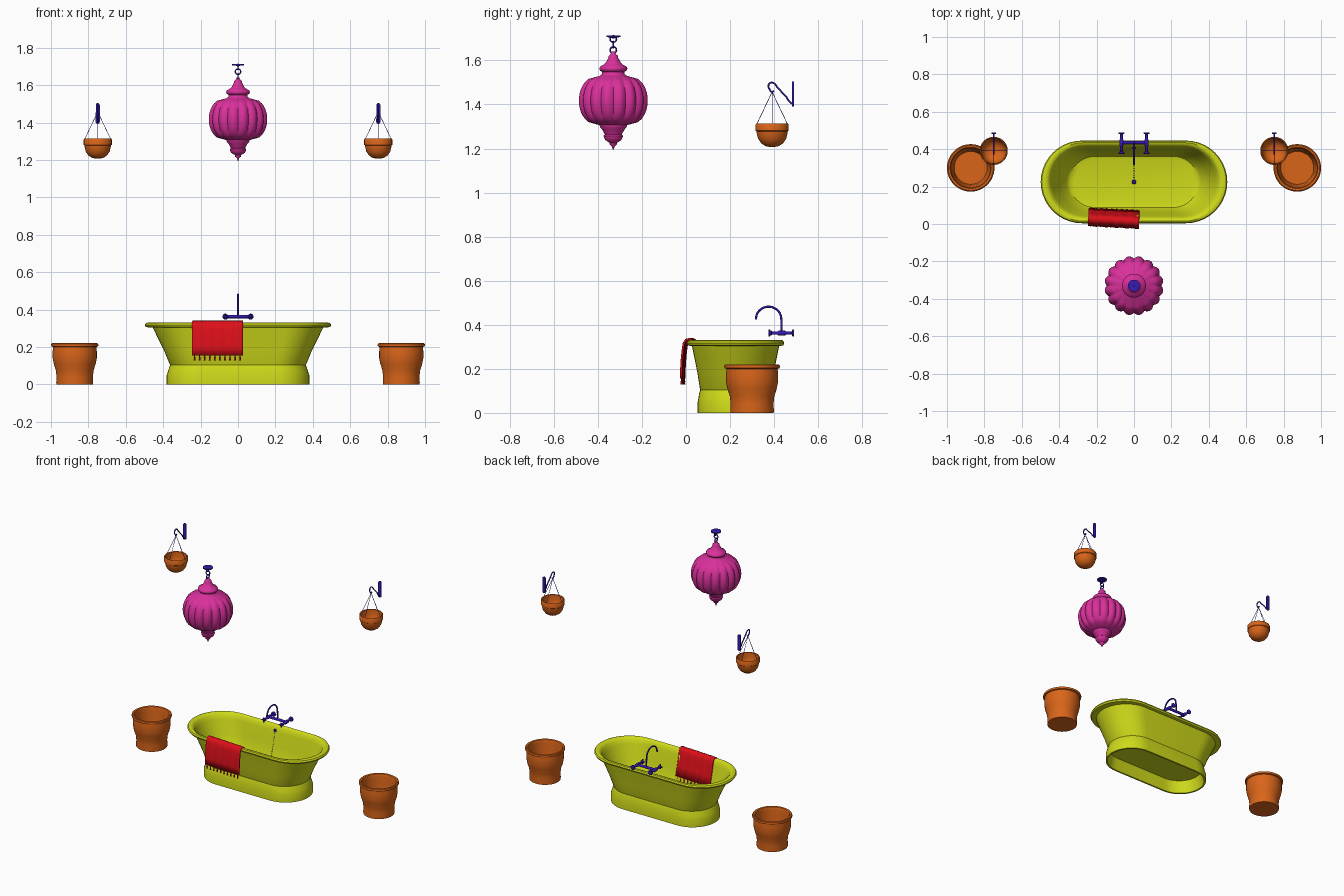
import bpy, bmesh, math
from mathutils import Vector, Matrix

if "Cube" in bpy.data.objects:
    bpy.data.objects.remove(bpy.data.objects["Cube"])


def material(name, col):
    m = bpy.data.materials.new(name)
    m.diffuse_color = (*col, 1)
    m.use_nodes = True
    m.node_tree.nodes["Principled BSDF"].inputs["Base Color"].default_value = m.diffuse_color
    return m


LIME = material("lime", (0.62, 0.70, 0.01))
BLUE = material("blue", (0.04, 0.01, 0.45))
PINK = material("pink", (0.70, 0.03, 0.33))
ORANGE = material("orange", (0.70, 0.13, 0.01))
RED = material("red", (0.72, 0.005, 0.01))


def finish(name, bm, mat, angle=40):
    bmesh.ops.recalc_face_normals(bm, faces=bm.faces[:])
    me = bpy.data.meshes.new(name)
    bm.to_mesh(me)
    bm.free()
    me.materials.append(mat)
    ob = bpy.data.objects.new(name, me)
    bpy.context.collection.objects.link(ob)
    bpy.ops.object.select_all(action='DESELECT')
    bpy.context.view_layer.objects.active = ob
    ob.select_set(True)
    bpy.ops.object.shade_smooth_by_angle(angle=math.radians(angle))
    return ob


def loft(name, loops, mat, angle=40):
    """Skin closed loops of points and cap both ends."""
    bm = bmesh.new()
    rings = [[bm.verts.new(p) for p in lp] for lp in loops]
    for a, b in zip(rings, rings[1:]):
        n = len(a)
        for i in range(n):
            bm.faces.new((a[i], a[(i + 1) % n], b[(i + 1) % n], b[i]))
    bm.faces.new(rings[0])
    bm.faces.new(rings[-1])
    return finish(name, bm, mat, angle)


def lathe(name, profile, at, mat, seg=48, rot=None, lobes=0, angle=40):
    """Profile of (radius, z[, rib depth]) turned about z."""
    rot = rot or Matrix.Identity(3)
    loops = []
    for p in profile:
        dep = p[2] if len(p) > 2 else 0
        lp = []
        for i in range(seg):
            t = math.tau * i / seg
            r = p[0] - dep * (1 - abs(math.sin(lobes * t / 2)))
            lp.append(Vector(at) + rot @ Vector((r * math.cos(t), r * math.sin(t), p[1])))
        loops.append(lp)
    return loft(name, loops, mat, angle)


def tube(name, pts, r, mat, smooth=True):
    cu = bpy.data.curves.new(name, 'CURVE')
    cu.dimensions = '3D'
    cu.bevel_depth = r
    cu.bevel_resolution = 2
    cu.use_fill_caps = True
    cu.resolution_u = 6
    sp = cu.splines.new('BEZIER')
    sp.bezier_points.add(len(pts) - 1)
    for b, p in zip(sp.bezier_points, pts):
        b.co = p
        b.handle_left_type = b.handle_right_type = 'AUTO' if smooth else 'VECTOR'
    cu.materials.append(mat)
    ob = bpy.data.objects.new(name, cu)
    bpy.context.collection.objects.link(ob)
    bpy.ops.object.select_all(action='DESELECT')
    bpy.context.view_layer.objects.active = ob
    ob.select_set(True)
    bpy.ops.object.convert(target='MESH')
    bpy.ops.object.shade_smooth_by_angle(angle=math.radians(50))


# Bathtub: stadium sections from inner floor, over the rolled rim, to the hollow plinth
def stadium(hx, hy, z, n=20):
    lp = []
    for s in (1, -1):
        for i in range(n + 1):
            t = -math.pi / 2 + math.pi * i / n
            lp.append((s * (hx - hy + hy * math.cos(t)), 0.225 + s * hy * math.sin(t), z))
    return lp


TUB = [(.32, .12, .098), (.345, .137, .103), (.36, .145, .118), (.40, .165, .2),
       (.44, .183, .29), (.452, .191, .318), (.464, .2, .328), (.48, .21, .331),
       (.493, .217, .327), (.499, .221, .317), (.493, .217, .307), (.475, .207, .304),
       (.455, .198, .304), (.43, .187, .25), (.395, .173, .18), (.366, .162, .11),
       (.362, .16, .104), (.368, .165, .09), (.374, .168, .07), (.381, .172, .05),
       (.381, .172, 0), (.369, .160, 0), (.35, .148, .085)]
loft("bathtub", [stadium(*s) for s in TUB], LIME, 35)

# Tap: crossbar, two wall pipes with cross handles, swan-neck spout
BACK = Matrix.Rotation(-math.pi / 2, 3, 'X')   # z -> +y
tube("tap_crossbar", [(-.075, .435, .362), (.075, .435, .362)], .009, BLUE)
for side, sx in (("left", -.067), ("right", .067)):
    lathe(side + "_tap_pipe", [(.007, 0), (.011, .004), (.011, .012), (.007, .016), (.007, .04),
                               (.011, .045), (.011, .075), (.007, .08), (.007, .105),
                               (.016, .108), (.016, .115)],
          (sx, .375, .362), BLUE, 20, BACK)
    tube(side + "_handle_upright", [(sx, .378, .346), (sx, .378, .378)], .004, BLUE)
    tube(side + "_handle_bar", [(sx - .016, .378, .362), (sx + .016, .378, .362)], .004, BLUE)
arc = [(0, .375 + .058 * math.cos(t), .424 + .058 * math.sin(t))
       for t in [math.pi * i / 8 for i in range(9)]]
tube("spout", [(0, .434, .36), (0, .434, .39)] + arc, .005, BLUE)

# Drain, overflow and plug chain
lathe("drain_plug", [(.012, 0), (.012, .006), (.007, .011)], (0, .225, .097), BLUE, 20)
lathe("overflow", [(.010, 0), (.010, .008)], (0, .402, .295), BLUE, 20, BACK)
bm = bmesh.new()
path = [Vector(p) for p in ((0, .405, .29), (0, .383, .195), (0, .362, .112), (0, .33, .1), (0, .225, .108))]
for a, b in zip(path, path[1:]):
    n = max(1, int((b - a).length / .011))
    for i in range(n):
        bmesh.ops.create_icosphere(bm, subdivisions=1, radius=.0025,
                                   matrix=Matrix.Translation(a.lerp(b, i / n)))
finish("plug_chain", bm, BLUE)

# Towel draped over the front rim, with tassels on both hems
TOWEL = [(-.014, .155), (-.014, .2), (-.011, .25), (-.006, .295), (-.002, .318), (.008, .332),
         (.022, .336), (.034, .330), (.041, .312), (.047, .28), (.06, .22), (.075, .155)]
turn = Matrix.Translation((-.108, .03, 0)) @ Matrix.Rotation(math.radians(-3), 4, 'Z')
bm = bmesh.new()
N = 24
rows = []
for y, z in TOWEL:
    rows.append([bm.verts.new(turn @ Vector((-.136 + .272 * i / N,
                 y - .03 + .0015 * math.sin(i * 1.3), z))) for i in range(N + 1)])
for a, b in zip(rows, rows[1:]):
    for i in range(N):
        bm.faces.new((a[i], a[i + 1], b[i + 1], b[i]))
ob = finish("towel", bm, RED, 60)
mod = ob.modifiers.new("thickness", 'SOLIDIFY')
mod.thickness = .009
mod.offset = 0
for hem, y, dy in (("outer", -.014, 0), ("inner", .075, .006)):
    for i in range(10):
        p = turn @ Vector((-.122 + .0271 * i, y - .03 + dy / 2, .143))
        lathe(f"{hem}_tassel_{i}", [(.0025, .016), (.003, .003), (.0055, 0), (.0035, -.005), (.0055, -.014)],
              p, RED, 10)

# Lantern: ribbed bulb between turned collars
bulb = []
for i in range(17):
    t = -1 + 2 * i / 16
    c = math.sqrt(max(0, 1 - t * t))
    bulb.append((.062 + .097 * c ** .85, 1.418 + .112 * t, .013 * c))
lathe("lantern", [(.002, 1.195), (.007, 1.21), (.016, 1.218), (.017, 1.226), (.036, 1.238),
                  (.042, 1.25), (.044, 1.258), (.038, 1.263), (.043, 1.272), (.05, 1.285),
                  (.06, 1.297), (.062, 1.304)] + bulb +
      [(.052, 1.537), (.05, 1.548), (.06, 1.553), (.064, 1.563), (.06, 1.572), (.045, 1.58),
       (.034, 1.59), (.026, 1.605), (.022, 1.612), (.022, 1.62), (.013, 1.628), (.008, 1.64)],
      (0, -.33, 0), PINK, 128, None, 16, 50)
for i in range(3):
    ry = (math.pi / 2, 0, math.pi / 2 if i != 1 else 0)
    bpy.ops.mesh.primitive_torus_add(major_radius=.0145, minor_radius=.0035, major_segments=24,
                                     minor_segments=8, location=(0, -.33, 1.647 + .025 * i), rotation=ry)
    link = bpy.context.object
    link.name = f"lantern_link_{i}"
    link.data.materials.append(BLUE)
    bpy.ops.object.shade_smooth_by_angle(angle=math.radians(60))
lathe("ceiling_plate", [(.005, 1.7), (.012, 1.704), (.032, 1.706), (.032, 1.713)], (0, -.33, 0), BLUE, 32)

POT = [(.098, 0), (.099, .01), (.097, .04), (.101, .075), (.112, .11), (.118, .14), (.118, .175),
       (.116, .2), (.125, .203), (.127, .21), (.125, .217), (.12, .22), (.11, .217), (.105, .2),
       (.108, .15), (.095, .09), (.088, .03)]
BOWL = [(.01, 1.207), (.03, 1.211), (.05, 1.224), (.064, 1.245), (.07, 1.27), (.071, 1.278), (.075, 1.281),
        (.075, 1.309), (.072, 1.314), (.067, 1.312), (.066, 1.28), (.058, 1.248), (.044, 1.23), (.02, 1.22)]
HOOK = [(.484, 1.402), (.468, 1.415), (.455, 1.435), (.436, 1.455), (.415, 1.478), (.398, 1.497),
        (.382, 1.498), (.374, 1.486), (.38, 1.468), (.391, 1.457), (.399, 1.463)]

for side, s in (("left", -1), ("right", 1)):
    # Floor pot and hanging bowl
    lathe(side + "_floor_pot", POT, (s * .873, .3, 0), ORANGE)
    x = s * .75
    lathe(side + "_hanging_bowl", BOWL, (x, .391, 0), ORANGE)
    # Wall bracket, hook and four hanging wires
    plate = []
    for y in (.482, .490):
        plate.append([(x + sx * .011 * math.cos(t), y, 1.448 + sx * (.045 + .011 * math.sin(t + math.pi / 2)) *
                       1.0) for sx, t in [(q, -math.pi / 2 + math.pi * k / 8) for q in (1,) for k in range(1)]])
    plate = [[(x + .011 * math.cos(t), y, 1.448 + (.045 if t < math.pi else -.045) + .011 * math.sin(t))
              for t in [math.pi * k / 8 for k in range(9)] + [math.pi * (1.001 + k / 8) for k in range(9)]]
             for y in (.482, .490)]
    loft(side + "_bracket_plate", plate, BLUE)
    tube(side + "_bracket_hook", [(x, y, z) for y, z in HOOK], .004, BLUE)
    for k in range(4):
        t = k * math.pi / 2
        tube(f"{side}_hanging_wire_{k}", [(x + .07 * math.cos(t), .391 + .07 * math.sin(t), 1.31),
                                          (x, .391, 1.457)], .0014, BLUE)
